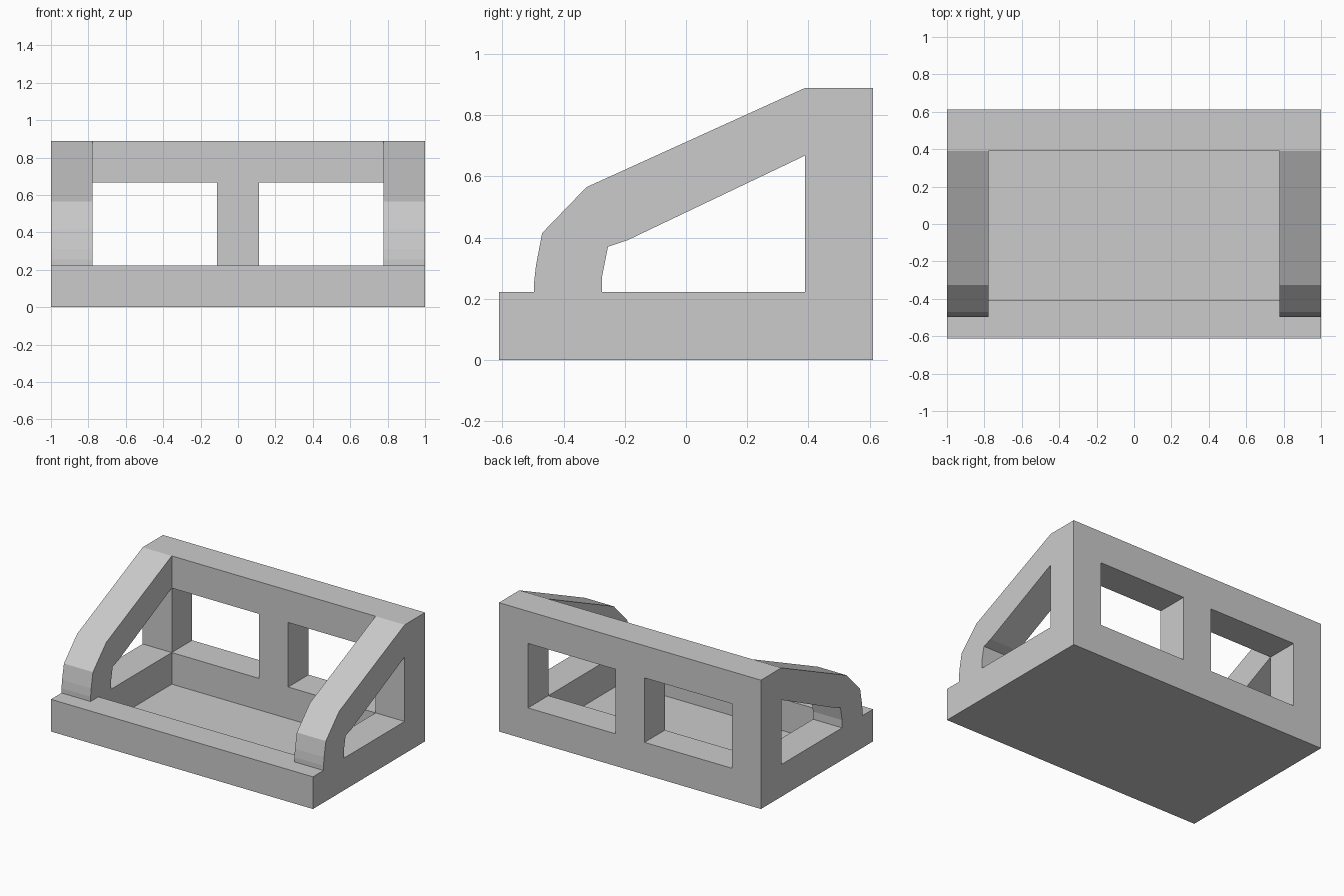
import bpy, bmesh

if "Cube" in bpy.data.objects:
    bpy.data.objects.remove(bpy.data.objects["Cube"])

T = 0.222          # common bar thickness
H = 0.889          # full height
Y = 0.611          # half depth
INNER_X = 0.778    # inside face of the side arms
BACK_Y = 0.389     # inside face of the back wall


def extrude_profile(name, pts, x0, x1):
    """Extrude a (y, z) outline from x0 to x1."""
    bm = bmesh.new()
    face = bm.faces.new([bm.verts.new((x0, y, z)) for y, z in pts])
    ext = bmesh.ops.extrude_face_region(bm, geom=[face])
    verts = [g for g in ext["geom"] if isinstance(g, bmesh.types.BMVert)]
    bmesh.ops.translate(bm, verts=verts, vec=(x1 - x0, 0, 0))
    bmesh.ops.recalc_face_normals(bm, faces=bm.faces)
    mesh = bpy.data.meshes.new(name)
    bm.to_mesh(mesh)
    bm.free()
    obj = bpy.data.objects.new(name, mesh)
    bpy.context.collection.objects.link(obj)
    return obj


def cut(body, cutter):
    """Subtract a cutter, then remove it."""
    mod = body.modifiers.new("cut", 'BOOLEAN')
    mod.operation = 'DIFFERENCE'
    mod.solver = 'EXACT'
    mod.object = cutter
    bpy.context.view_layer.objects.active = body
    bpy.ops.object.modifier_apply(modifier=mod.name)
    bpy.data.objects.remove(cutter)


# Whole body: the side silhouette across the full width
frame = extrude_profile("open_frame", [
    (-Y, 0), (Y, 0), (Y, H), (BACK_Y, H),
    (-0.325, 0.565), (-0.47, 0.415), (-0.49, 0.31), (-0.496, 0.255),
    (-0.496, T), (-Y, T)], -1, 1)

# Space between the arms, sunk into the base as a thin-floored tray
cut(frame, extrude_profile("tray_cutter", [
    (-0.41, 0.004), (BACK_Y, 0.004), (BACK_Y, 1.2), (-0.8, 1.2),
    (-0.8, T), (-0.41, T)], -INNER_X, INNER_X))

# Opening under both side arms
cut(frame, extrude_profile("arm_opening_cutter", [
    (-0.274, T), (BACK_Y, T), (BACK_Y, 0.668), (-0.19, 0.392),
    (-0.255, 0.37), (-0.274, 0.275)], -1.2, 1.2))

# Two windows in the back wall, leaving a central post
for x0, x1 in ((-INNER_X, -0.111), (0.111, INNER_X)):
    cut(frame, extrude_profile("window_cutter", [
        (0.3, T), (0.8, T), (0.8, 0.667), (0.3, 0.667)], x0, x1))
